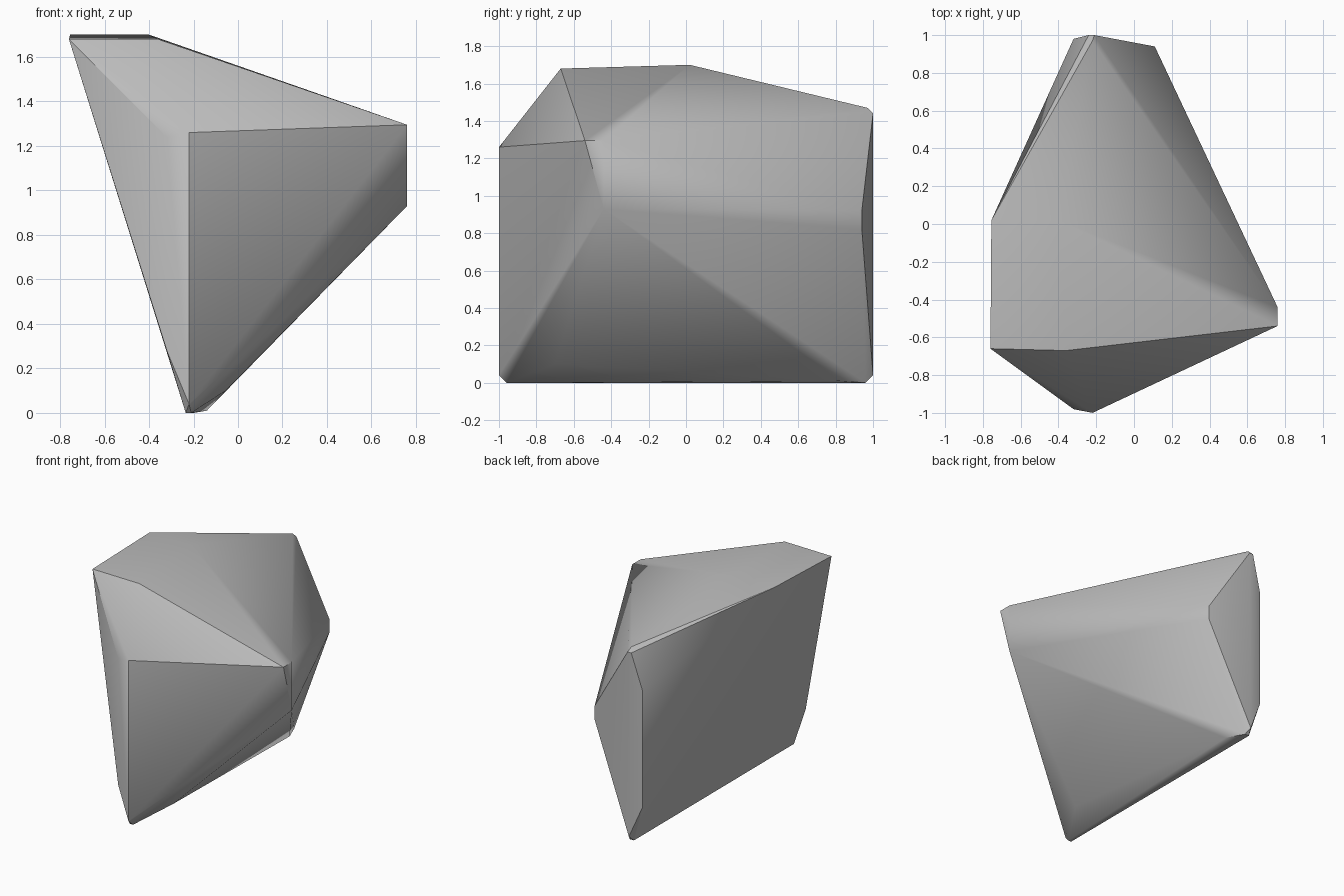
import bpy, bmesh, math

cube = bpy.data.objects.get("Cube")
if cube:
    bpy.data.objects.remove(cube, do_unlink=True)

# Corners of the faceted stone, grouped by side
crown = [(-.76, -.66, 1.68), (-.36, -.67, 1.68), (-.40, .02, 1.70), (-.755, .02, 1.70)]
side_tip = [(.76, -.54, 1.295), (.76, -.44, 1.295), (.76, -.44, .93)]
front_ridge = [(-.32, -.98, 1.24), (-.32, -.98, .28), (-.22, -1, 1.26), (-.22, -1, .04)]
back_ridge = [(-.32, .98, 1.17), (-.32, .98, .28), (-.24, 1, 1.44), (-.21, 1, 1.44),
              (-.22, .97, 1.47), (-.22, 1, .04), (.11, .94, .92), (.11, .94, .82)]
keel = [(-.235, -.96, 0), (-.21, -.96, 0), (-.235, .96, 0), (-.20, .96, 0),
        (-.14, .82, .01), (-.055, -.7, .1)]

# Wrap the corners in a convex shell and merge coplanar triangles
bm = bmesh.new()
for co in crown + side_tip + front_ridge + back_ridge + keel:
    bm.verts.new(co)
hull = bmesh.ops.convex_hull(bm, input=bm.verts[:])
loose = [v for v in bm.verts if not v.link_faces]
bmesh.ops.delete(bm, geom=loose, context='VERTS')
bmesh.ops.dissolve_limit(bm, angle_limit=math.radians(1), verts=bm.verts[:], edges=bm.edges[:])
bmesh.ops.recalc_face_normals(bm, faces=bm.faces[:])
mesh = bpy.data.meshes.new("stone")
bm.to_mesh(mesh)
bm.free()

stone = bpy.data.objects.new("stone", mesh)
bpy.context.collection.objects.link(stone)

# Plain grey stone
grey = bpy.data.materials.new("stone_grey")
grey.use_nodes = True
colour = (.5, .5, .5, 1)
grey.diffuse_color = colour
grey.node_tree.nodes["Principled BSDF"].inputs["Base Color"].default_value = colour
mesh.materials.append(grey)

# Soft shading across the shallow bevels, crisp main ridges
bpy.context.view_layer.objects.active = stone
stone.select_set(True)
bpy.ops.object.shade_smooth_by_angle(angle=math.radians(30))
